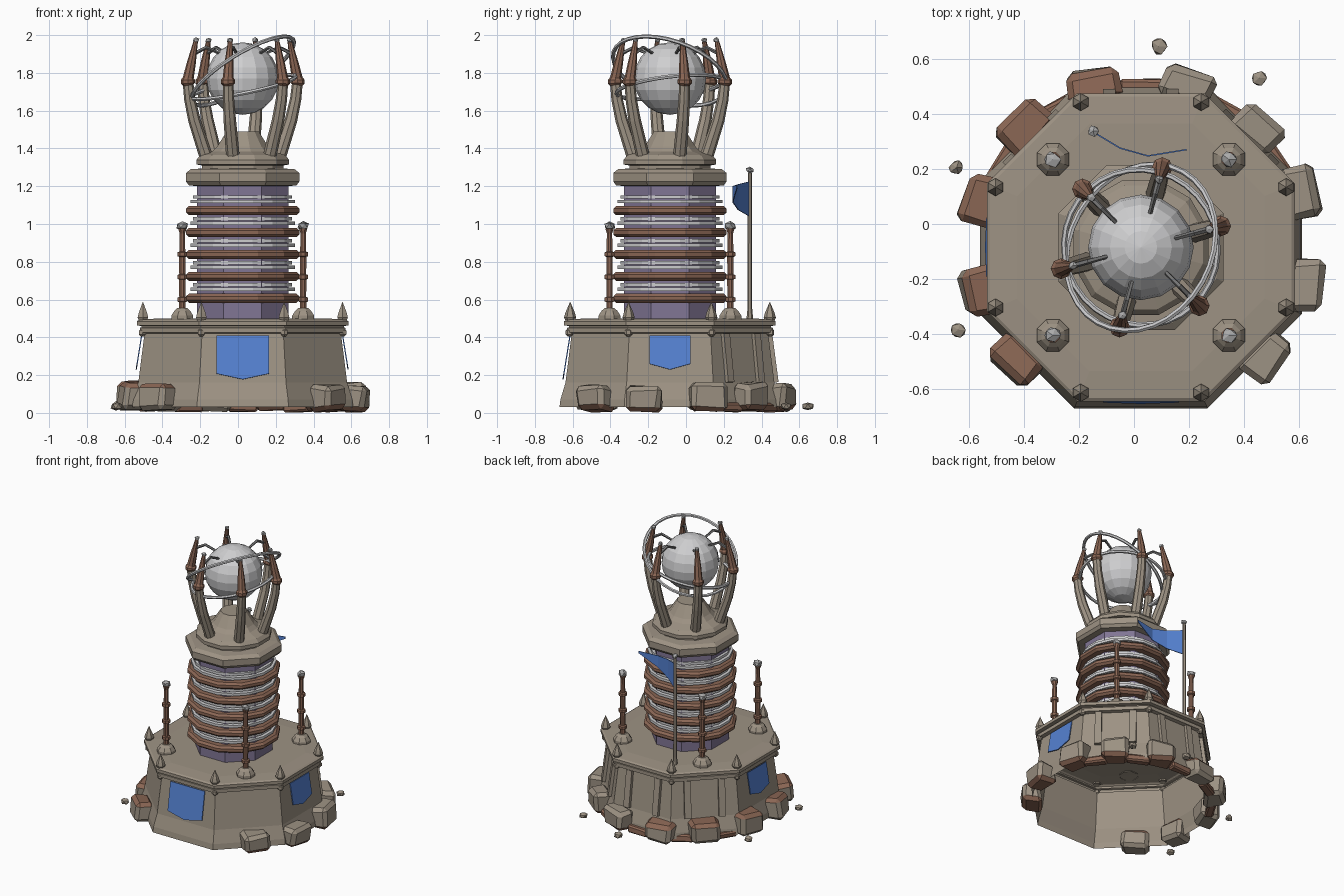
import bpy, bmesh, math, random
from mathutils import Vector, Matrix

if "Cube" in bpy.data.objects:
    bpy.data.objects.remove(bpy.data.objects["Cube"])

random.seed(4)
CX, CY = 0.025, -0.085          # tower axis
C = Vector((CX, CY, 0))


def mat(name, r, g, b):
    m = bpy.data.materials.new(name)
    m.diffuse_color = (r, g, b, 1)
    m.use_nodes = True
    m.node_tree.nodes["Principled BSDF"].inputs["Base Color"].default_value = m.diffuse_color
    return m


STONE = mat("stone", 0.34, 0.29, 0.23)
COPPER = mat("copper", 0.26, 0.135, 0.09)
PURPLE = mat("purple_stone", 0.22, 0.18, 0.30)
SILVER = mat("silver", 0.62, 0.62, 0.63)
CRYSTAL = mat("grey_crystal", 0.40, 0.40, 0.40)
BLUE = mat("blue_cloth", 0.09, 0.22, 0.64)
STEEL = mat("dark_steel", 0.17, 0.17, 0.17)


def finish(name, bm, *mats):
    bmesh.ops.recalc_face_normals(bm, faces=bm.faces)
    me = bpy.data.meshes.new(name)
    bm.to_mesh(me)
    bm.free()
    ob = bpy.data.objects.new(name, me)
    for m in mats:
        me.materials.append(m)
    bpy.context.collection.objects.link(ob)
    return ob


def skin(bm, rings, closed=False):
    n = len(rings[0])
    pairs = list(zip(rings, rings[1:])) + ([(rings[-1], rings[0])] if closed else [])
    for a, b in pairs:
        for i in range(n):
            j = (i + 1) % n
            bm.faces.new((a[i], a[j], b[j], b[i]))


def lathe(name, profile, m, n=8, at=C, cap0=False, cap1=True, closed=False):
    """Turn (apothem, z) points round an upright axis, flat side to the front."""
    bm = bmesh.new()
    rings = []
    for r, z in profile:
        R = max(r, 0.0005) / math.cos(math.pi / n)
        rings.append([bm.verts.new((at.x + R * math.cos((k + .5) * math.tau / n),
                                    at.y + R * math.sin((k + .5) * math.tau / n), z)) for k in range(n)])
    skin(bm, rings, closed)
    if not closed and cap0:
        bm.faces.new(rings[0])
    if not closed and cap1:
        bm.faces.new(rings[-1])
    return finish(name, bm, m)


def tube(name, pts, radii, m, n=8):
    bm = bmesh.new()
    rings = []
    for i, p in enumerate(pts):
        t = (pts[min(i + 1, len(pts) - 1)] - pts[max(i - 1, 0)]).normalized()
        u = t.orthogonal().normalized() if i == 0 else (u - t * u.dot(t)).normalized()
        v = t.cross(u)
        rings.append([bm.verts.new(p + (u * math.cos(k * math.tau / n) + v * math.sin(k * math.tau / n)) * radii[i])
                      for k in range(n)])
    skin(bm, rings)
    bm.faces.new(rings[0])
    bm.faces.new(rings[-1])
    return finish(name, bm, m)


def polar(ang, r, z):
    return Vector((CX + r * math.cos(ang), CY + r * math.sin(ang), z))


def block(name, mtx, size, m, jitter=0.0, bevel=0.0):
    bm = bmesh.new()
    bmesh.ops.create_cube(bm, size=1, matrix=Matrix.Diagonal((*size, 1)))
    for v in bm.verts:
        v.co += Vector([random.uniform(-jitter, jitter) for _ in range(3)])
    if bevel:
        bmesh.ops.bevel(bm, geom=bm.edges[:], offset=bevel, segments=1, affect='EDGES')
    bm.transform(mtx)
    return finish(name, bm, m)


def crystal(name, p, r, h, m=CRYSTAL):
    bm = bmesh.new()
    bmesh.ops.create_icosphere(bm, subdivisions=1, radius=1, matrix=Matrix.Diagonal((r, r, h, 1)))
    for v in bm.verts:
        v.co = v.co * random.uniform(0.75, 1.1) + p
    return finish(name, bm, m)


# hollow octagonal base and cornice
lathe("base_wall", [(.585, .03), (.58, .07), (.553, .16), (.52, .42), (.545, .425), (.545, .45), (.535, .453),
                    (.535, .46), (.56, .463), (.56, .485), (.548, .493), (.45, .5)], STONE)
for k in range(8):
    a = (k + .5) * math.tau / 8
    lathe("corner_spike", [(.02, .485), (.028, .505), (.022, .53), (.0, .588)], STONE, 6, polar(a, .572, 0))
    lathe("corner_knob", [(.008, .405), (.018, .415), (.018, .435), (.01, .445)], STONE, 6, polar(a, .575, 0), True)

# pilasters on the three rear faces
for deg in (45, 90, 135):
    for t in (-.115, .115):
        mtx = (Matrix.Translation(C) @ Matrix.Rotation(math.radians(deg), 4, 'Z')
               @ Matrix.Translation((.541, t, .29)) @ Matrix.Rotation(-.13, 4, 'Y'))
        block("pilaster", mtx, (.035, .045, .26), STONE)


# banners on front and sides
def banner(name, deg, hw, z_low):
    bm = bmesh.new()
    rot = Matrix.Translation(C) @ Matrix.Rotation(math.radians(deg), 4, 'Z')
    zs = [(-hw, .41), (hw, .41), (hw, z_low + .03), (0, z_low), (-hw, z_low + .03)]
    bm.faces.new([bm.verts.new(rot @ Vector((.532 + (.41 - z) * .16, y, z))) for y, z in zs])
    ob = finish(name, bm, BLUE)
    ob.modifiers.new("cloth", 'SOLIDIFY').thickness = .006


banner("front_banner", -90, .138, .178)
banner("right_banner", 0, .108, .23)
banner("left_banner", 180, .108, .23)

# purple shaft with copper and silver bands
lathe("shaft", [(.243, .49), (.243, 1.21)], PURPLE)
for i in range(5):
    z = .607 + i * .116
    lathe("copper_band", [(.23, z - .024), (.285, z - .024), (.3, z - .01), (.3, z + .01),
                          (.285, z + .024), (.23, z + .024)], COPPER, 12, closed=True)
    for dz, r in ((.048, .277), (.072, .262)):
        lathe("silver_band", [(.23, z + dz - .009), (r, z + dz - .009), (r, z + dz + .009),
                              (.23, z + dz + .009)], SILVER, 16, closed=True)

# crown slab, disc and pedestal
lathe("crown_slab", [(.24, 1.2), (.285, 1.205), (.3, 1.225), (.3, 1.27), (.275, 1.29), (.2, 1.295)], STONE, 8, cap0=True)
lathe("crown_disc", [(.215, 1.28), (.215, 1.31), (.245, 1.315), (.245, 1.34), (.225, 1.365), (.16, 1.385),
                     (.135, 1.41), (.085, 1.49)], STONE, 12)

# four copper posts with crystals
for sx in (-1, 1):
    for sy in (-1, 1):
        p = C + Vector((sx * .32, sy * .32, 0))
        lathe("post_foot", [(.058, .495), (.058, .515), (.042, .54), (.026, .555)], STONE, 8, p)
        prof = [(.017, .54)]
        for z in (.6, .72, .84):
            prof += [(.017, z - .014), (.026, z - .01), (.026, z + .01), (.016, z + .014)]
        lathe("post", prof + [(.014, .95), (.022, .975)], COPPER, 8, p)
        crystal("post_crystal", p + Vector((0, 0, .99)), .032, .026)

# flag pole and pennant
pole = Vector((-.149, .338, 0))
lathe("flag_pole", [(.016, .49), (.011, .55), (.009, 1.27)], STONE, 6, pole)
crystal("flag_pole_crystal", pole + Vector((0, 0, 1.285)), .024, .02)
bm = bmesh.new()
cols = [(0, 0, 1.225, 1.04), (.1, -.06, 1.21, 1.075), (.2, -.088, 1.2, 1.115), (.34, -.065, 1.205, 1.19)]
vs = [[bm.verts.new(pole + Vector((x, y, z))) for z in (a, b)] for x, y, a, b in cols]
for l, r in zip(vs, vs[1:]):
    bm.faces.new((l[0], l[1], r[1], r[0]))
finish("pennant", bm, BLUE).modifiers.new("cloth", 'SOLIDIFY').thickness = .005

# six claws round the globe
for k in range(6):
    a = math.radians(15 + 60 * k)

    def path(*rz):
        return [polar(a, r, z) for r, z in rz]
    tube("claw_arm", path((.195, 1.34), (.225, 1.43), (.265, 1.55), (.29, 1.66), (.3, 1.75)),
         [.036, .035, .033, .03, .028], STONE)
    tube("claw_cup", path((.298, 1.735), (.3, 1.745), (.3, 1.762), (.299, 1.775)), [.028, .038, .038, .028], COPPER)
    tube("claw_tip", path((.299, 1.77), (.282, 1.85), (.258, 1.965)), [.029, .024, .012], COPPER)
    crystal("claw_crystal", polar(a, .256, 1.973), .018, .016)
    tube("claw_prong", path((.27, 1.9), (.2, 1.935), (.12, 1.9)), [.011, .01, .008], STEEL, 5)

# globe and its tilted hoops
bm = bmesh.new()
bmesh.ops.create_uvsphere(bm, u_segments=16, v_segments=10, radius=.192)
bm.transform(Matrix.Translation((CX, CY, 1.77)))
finish("globe", bm, SILVER)
for name, z, R, nrm in (("upper_hoop", 1.81, .315, (-.62, .35, 1)), ("lower_hoop", 1.725, .285, (-.2, -.12, 1))):
    rot = Vector(nrm).to_track_quat('Z', 'Y').to_euler()
    bpy.ops.mesh.primitive_torus_add(location=(CX, CY, z), rotation=rot, major_radius=R, minor_radius=.011,
                                     major_segments=32, minor_segments=6)
    bpy.context.object.name = name
    bpy.context.object.data.materials.append(SILVER)

# boulders round the foot, brown underneath, none at the front
for deg in (19, 45, 74, 106, 134, 163, 195, 222, 319, 347):
    a = math.radians(deg)
    h = random.uniform(.125, .155)
    mtx = Matrix.Translation(polar(a, .605, .012 + h / 2)) @ Matrix.Rotation(a + random.uniform(-.15, .15), 4, 'Z')
    ob = block("boulder", mtx, (.13, .185, h), STONE, .014, .024)
    ob.data.materials.append(COPPER)
    for f in ob.data.polygons:
        f.material_index = int(f.normal.z < -.4)
for deg in (32, 60, 90, 120, 148):
    a = math.radians(deg)
    block("brown_rubble", Matrix.Translation(polar(a, .585, .03)) @ Matrix.Rotation(a, 4, 'Z'),
          (.06, .16, .05), COPPER, .006, .01)

# loose stone shards
for x, y in ((.09, .645), (.455, .53), (-.645, .205), (-.64, -.385)):
    crystal("shard", Vector((x, y, .035)), .032, .026, STONE)
